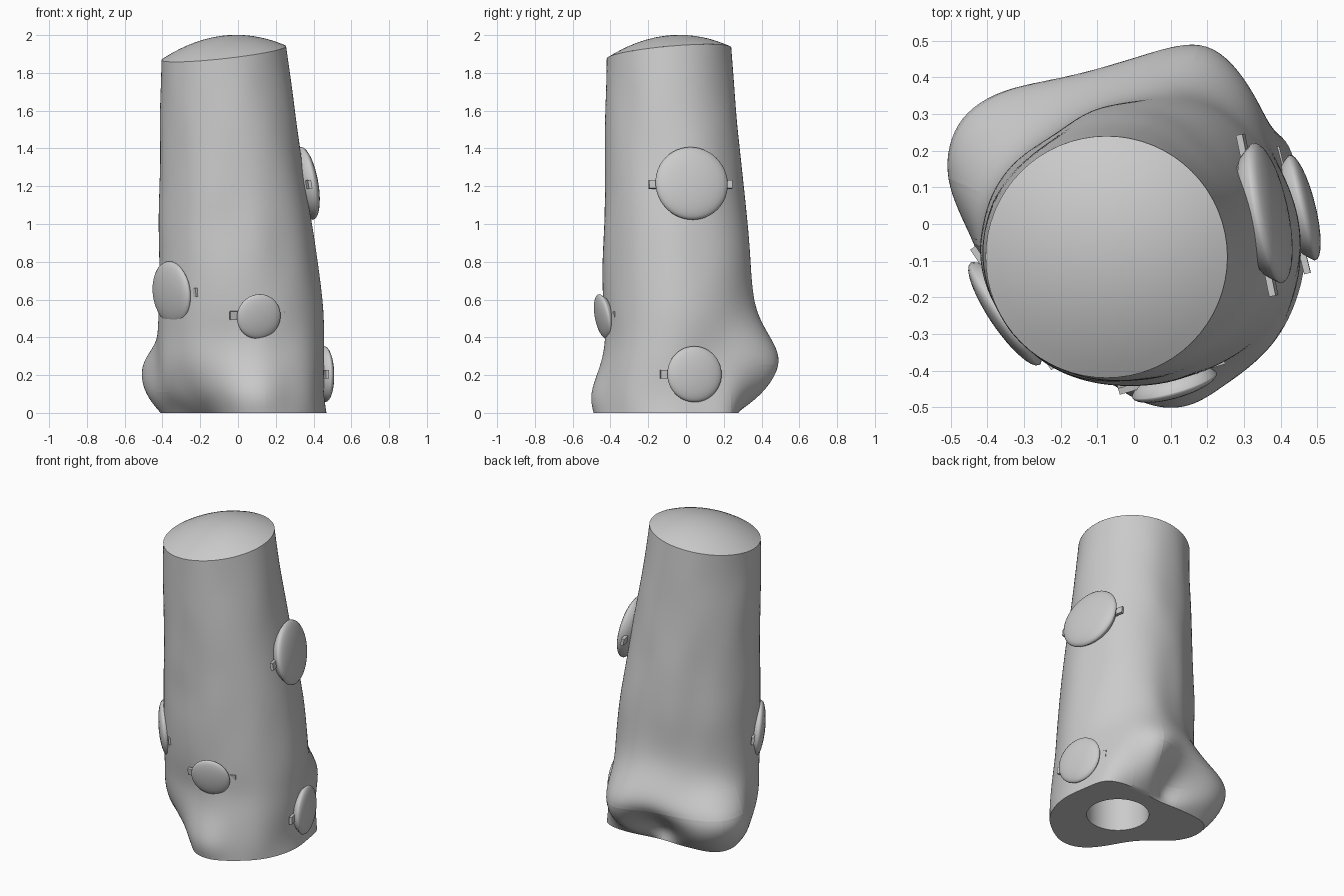
import bpy, bmesh, math, random
from mathutils import Vector, Matrix

random.seed(4)
cube = bpy.data.objects.get("Cube")
if cube:
    bpy.data.objects.remove(cube)

grey = bpy.data.materials.new("plain_grey")
grey.use_nodes = True
grey.diffuse_color = (0.6, 0.6, 0.6, 1)
grey.node_tree.nodes["Principled BSDF"].inputs["Base Color"].default_value = (0.6, 0.6, 0.6, 1)


def finish(bm, name, matrix=None, subdivide=0, angle=40):
    """Turn a bmesh into a named, smooth shaded object."""
    bmesh.ops.recalc_face_normals(bm, faces=bm.faces)
    mesh = bpy.data.meshes.new(name)
    bm.to_mesh(mesh)
    bm.free()
    mesh.materials.append(grey)
    obj = bpy.data.objects.new(name, mesh)
    bpy.context.collection.objects.link(obj)
    if matrix:
        obj.matrix_world = matrix
    if subdivide:
        mod = obj.modifiers.new("smooth_bark", "SUBSURF")
        mod.levels = mod.render_levels = subdivide
    bpy.ops.object.select_all(action="DESELECT")
    obj.select_set(True)
    bpy.context.view_layer.objects.active = obj
    bpy.ops.object.shade_smooth_by_angle(angle=math.radians(angle))


def lathe(profile, sides=48):
    """Revolve (radius, height) points about z; a zero radius closes with a fan."""
    bm = bmesh.new()
    rings = []
    for r, h in profile:
        count = sides if r > 0 else 1
        rings.append([bm.verts.new((r * math.cos(math.tau * i / sides),
                                    r * math.sin(math.tau * i / sides), h))
                      for i in range(count)])
    for a, b in zip(rings, rings[1:]):
        for i in range(sides):
            j = (i + 1) % sides
            loop = [a[i % len(a)], a[j % len(a)], b[j % len(b)], b[i % len(b)]]
            bm.faces.new(list(dict.fromkeys(loop)))
    return bm


# Trunk sections with spreading roots: height, radii in hundredths round the trunk
SIDES = 20
base_y = -.05
roots = [
    (0.0, [47, 47, 50, 41, 33, 30, 32, 37, 45, 43, 36, 27, 24, 25, 31, 41, 46, 46, 47, 47]),
    (.10, [46, 46, 49, 48, 50, 27, 36, 50, 55, 53, 45, 40, 34, 33, 37, 45, 49, 46, 47, 46]),
    (.26, [46, 44, 47, 55, 61, 54, 53, 56, 61, 56, 44, 43, 40, 38, 38, 39, 41, 43, 45, 46]),
    (.40, [46, 45, 46, 50, 52, 48, 44, 42, 43, 43, 43, 42, 40, 38, 37, 37, 39, 40, 43, 45]),
    (.55, [45, 45, 44, 43, 43, 39, 37, 36, 37, 40, 42, 42, 41, 40, 39, 39, 39, 41, 43, 44]),
    (.80, [42, 42, 42, 42, 41, 39, 38, 37, 39, 41, 42, 42, 41, 41, 40, 39, 40, 40, 41, 42]),
]
sections = [(z, 0, base_y, [r / 100 for r in radii]) for z, radii in roots]
top_x, top_y, top_z, top_r = -.075, -.09, 1.905, .33


def tilt(x, y):
    """Height of the slanted cut across the top."""
    return top_z + .11 * (x - top_x) + .09 * (y - top_y)


# Upper trunk blends the last section into the round, slanted top
low_z, _, _, low_radii = sections[-1]
for t in (.17, .33, .5, .67, .83, 1):
    radii = [r + (top_r - r) * t for r in low_radii]
    sections.append((low_z + (top_z - low_z) * t, top_x * t,
                     base_y + (top_y - base_y) * t, radii))

bm = bmesh.new()
crease = bm.edges.layers.float.new("crease_edge")
rings = []


def add_ring(z, cx, cy, radii, rough=0.0, slanted=False):
    ring = []
    for i, r in enumerate(radii):
        a = math.tau * i / SIDES
        # Exaggerate bumps a little, as the subdivision softens them
        beside = (radii[i - 1] + radii[(i + 1) % SIDES]) / 2
        r = (r + .4 * (r - beside)) * 1.015 + random.uniform(-rough, rough)
        x, y = cx + r * math.cos(a), cy + r * math.sin(a)
        ring.append(bm.verts.new((x, y, tilt(x, y) if slanted else z)))
    rings.append(ring)


# Hollow in the underside, then the bark from the ground up
for z in (.6, .3, 0):
    add_ring(z, .1, -.03, [.185] * SIDES)
for k, (z, cx, cy, radii) in enumerate(sections):
    is_top = k == len(sections) - 1
    rough = .008 if 0 < k < len(sections) - 1 else 0
    add_ring(z, cx, cy, radii, rough, is_top)
for a, b in zip(rings, rings[1:]):
    for i in range(SIDES):
        j = (i + 1) % SIDES
        bm.faces.new((a[i], a[j], b[j], b[i]))
bm.faces.new(rings[0])
for ring in (rings[0], rings[2], rings[3]):
    for i in range(SIDES):
        edge = bm.edges.get((ring[i], ring[(i + 1) % SIDES]))
        edge[crease] = 1.0
finish(bm, "trunk", subdivide=3)

# Domed cap closing the slanted top
steps = 10
bm = lathe([(top_r * (1 - i / steps), .09 * (1 - (1 - i / steps) ** 2))
            for i in range(steps + 1)], 64)
for v in bm.verts:
    v.co.x += top_x
    v.co.y += top_y
    v.co.z += tilt(v.co.x, v.co.y)
finish(bm, "top_cap")


def add_knob(name, centre, normal, r):
    """Lens shaped disc on a tapered back, with a small pin through its sides."""
    n = Vector(normal).normalized()
    side = Vector((0, 0, 1)).cross(n).normalized()
    up = n.cross(side)
    frame = Matrix((side, up, n)).transposed().to_4x4()
    frame.translation = Vector(centre)
    profile = [(0, -.4 * r), (.55 * r, -.38 * r), (.85 * r, -.2 * r), (r, -.02 * r)]
    profile += [(r * math.cos(a), .24 * r * math.sin(a))
                for a in (math.pi / 2 * i / 8 for i in range(8))]
    profile.append((0, .24 * r))
    finish(lathe(profile), name, frame)
    bm = bmesh.new()
    bmesh.ops.create_cube(bm, size=1)
    bmesh.ops.scale(bm, vec=(2 * r + .06, .045, .018), verts=bm.verts)
    bmesh.ops.translate(bm, vec=(0, 0, -.03), verts=bm.verts)
    finish(bm, name + "_pin", frame)


add_knob("upper_side_knob", (.365, .03, 1.215), (.97, .2, .17), .195)
add_knob("lower_side_knob", (.46, .045, .205), (.97, .24, .02), .148)
add_knob("front_knob", (.11, -.44, .51), (.27, -.93, -.18), .12)
add_knob("corner_knob", (-.352, -.245, .635), (-.83, -.56, -.1), .168)
